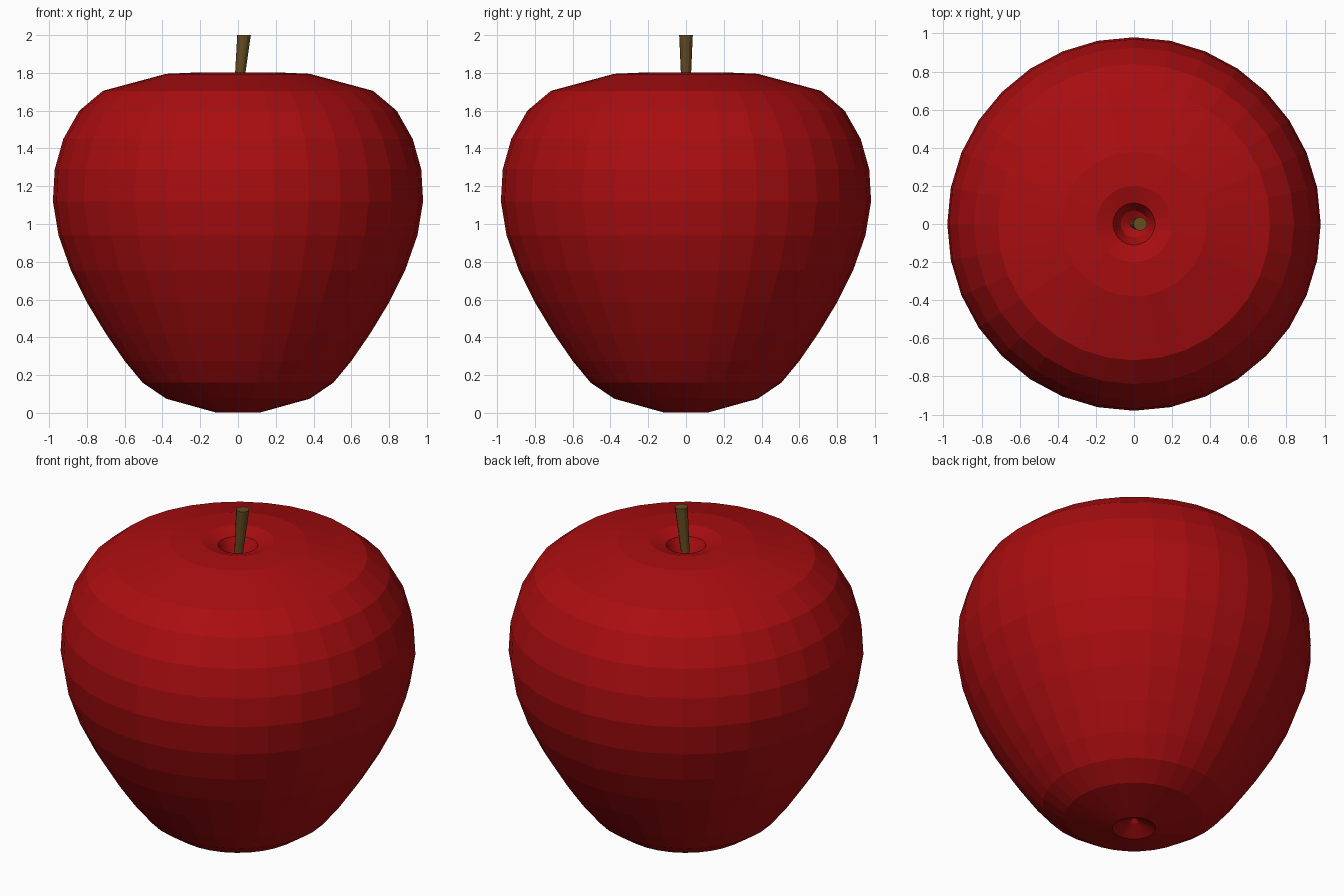
import bpy, bmesh, math

if "Cube" in bpy.data.objects:
    bpy.data.objects.remove(bpy.data.objects["Cube"])


def material(name, color):
    m = bpy.data.materials.new(name)
    m.diffuse_color = (*color, 1)
    m.use_nodes = True
    m.node_tree.nodes["Principled BSDF"].inputs["Base Color"].default_value = m.diffuse_color
    return m


def loft(name, rings, sides, mat):
    """Skin circular rings (centre x, z, radius); zero radius makes a pole."""
    bm = bmesh.new()
    loops = []
    for cx, z, r in rings:
        n = sides if r > 0 else 1
        loops.append([bm.verts.new((cx + r * math.cos(math.tau * i / sides),
                                    r * math.sin(math.tau * i / sides), z))
                      for i in range(n)])
    for a, b in zip(loops, loops[1:]):
        for i in range(sides):
            j = (i + 1) % sides
            quad = [a[i % len(a)], a[j % len(a)], b[j % len(b)], b[i % len(b)]]
            bm.faces.new(list(dict.fromkeys(quad)))
    bmesh.ops.recalc_face_normals(bm, faces=bm.faces)
    mesh = bpy.data.meshes.new(name)
    bm.to_mesh(mesh)
    bm.free()
    mesh.materials.append(mat)
    obj = bpy.data.objects.new(name, mesh)
    bpy.context.collection.objects.link(obj)
    return obj


red = material("apple red", (0.40, 0.004, 0.005))
brown = material("stem brown", (0.13, 0.075, 0.015))

# Apple flesh: lathe profile (radius, height) from bottom dimple to top dimple
profile = [(0, 0.08), (0.03, 0.05), (0.12, 0.003), (0.38, 0.075), (0.505, 0.16),
           (0.60, 0.275), (0.70, 0.42), (0.80, 0.585), (0.885, 0.755),
           (0.95, 0.94), (0.98, 1.12), (0.97, 1.29), (0.925, 1.45),
           (0.84, 1.60), (0.715, 1.705), (0.38, 1.795), (0.20, 1.803),
           (0.11, 1.775), (0.07, 1.70), (0, 1.66)]
loft("apple_body", [(0, z, r) for r, z in profile], 32, red)

# Stem: leaning and widening upwards
loft("stem", [(0, 1.68, 0), (0, 1.68, 0.022), (0.032, 2.0, 0.036), (0.032, 2.0, 0)],
     12, brown)
